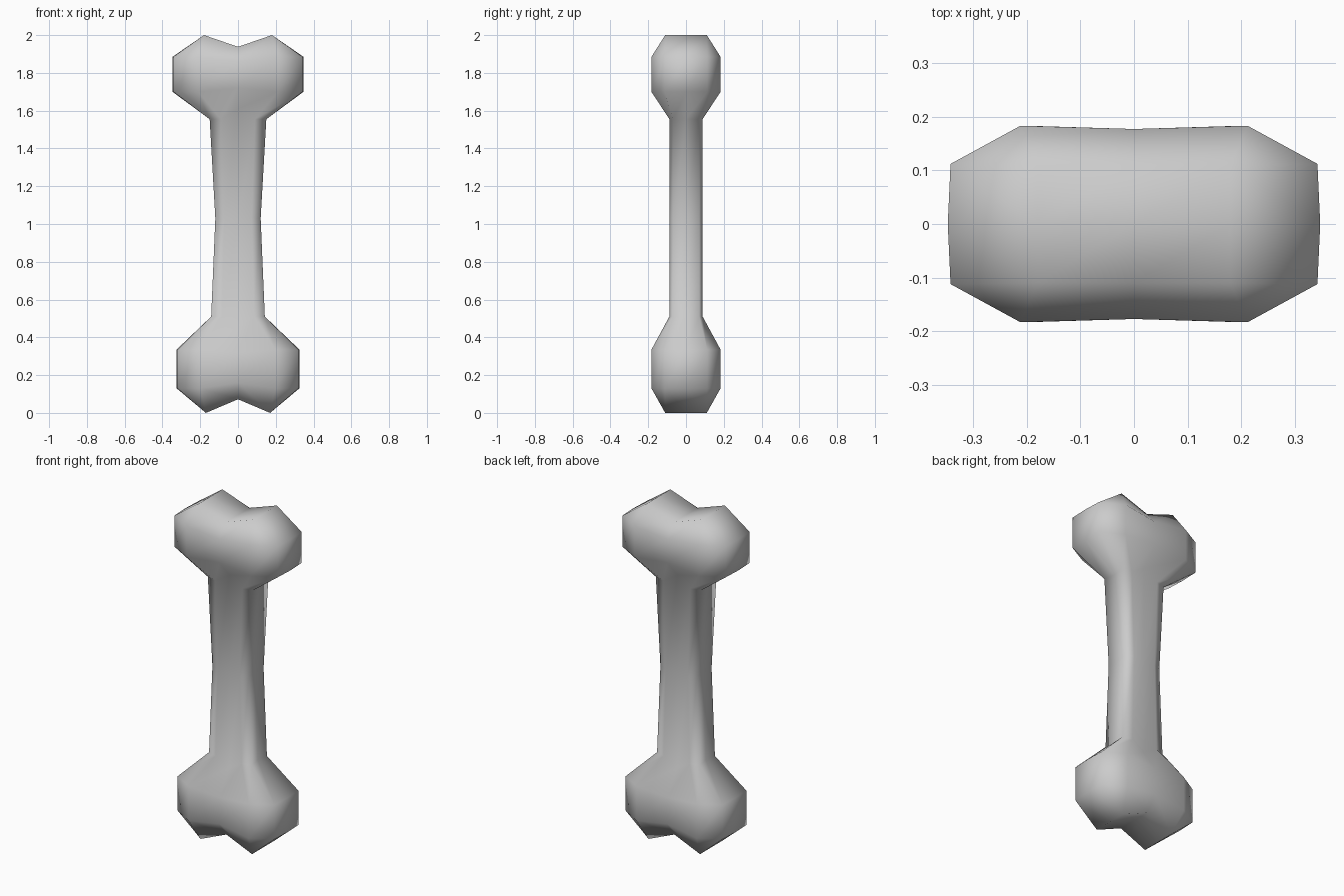
import bpy, bmesh

if "Cube" in bpy.data.objects:
    bpy.data.objects.remove(bpy.data.objects["Cube"])


def mirror_ring(quarter):
    """Turn quarter section W, A, B, C (x, y, z) into a closed 12-point ring."""
    W, A, B, C = quarter
    half = [W, A, B, C] + [(-x, y, z) for x, y, z in (B, A, W)]
    return half + [(x, -y, z) for x, y, z in half[5:0:-1]]


def knob_ring(w, z, zc):
    return mirror_ring([(w, 0, z), (w * .985, .112, z), (.61 * w, .183, z), (0, .177, zc)])


def shaft_ring(w, z, zc):
    return mirror_ring([(w * .92, 0, z), (w, .07, z), (w * .6, .088, z), (0, .082, zc)])


def cap(bm, ring, x, z, zv):
    """Close a knob end with a two-lobed saddle."""
    g = {(i, j): bm.verts.new((i * x, j * .11, z if i else zv))
         for i in (-1, 0, 1) for j in (-1, 0, 1)}
    # inner border loop matching the ring; the corner points repeat
    inner = [g[k] for k in ((1, 0), (1, 1), (1, 1), (0, 1), (-1, 1), (-1, 1),
                            (-1, 0), (-1, -1), (-1, -1), (0, -1), (1, -1), (1, -1))]
    for k in range(12):
        n = (k + 1) % 12
        quad = [ring[k], ring[n], inner[n], inner[k]]
        bm.faces.new(list(dict.fromkeys(quad)))
    for i in (-1, 0):
        for j in (-1, 0):
            bm.faces.new([g[i, j], g[i + 1, j], g[i + 1, j + 1], g[i, j + 1]])


# Bone: lower knob, waisted shaft, upper knob
bm = bmesh.new()
sections = [
    knob_ring(.325, .13, .16), knob_ring(.325, .335, .32),
    shaft_ring(.142, .51, .46), shaft_ring(.12, 1.03, 1.03), shaft_ring(.15, 1.555, 1.61),
    knob_ring(.347, 1.70, 1.72), knob_ring(.347, 1.885, 1.86),
]
rings = [[bm.verts.new(p) for p in s] for s in sections]
for lo, hi in zip(rings, rings[1:]):
    for k in range(12):
        n = (k + 1) % 12
        bm.faces.new([lo[k], lo[n], hi[n], hi[k]])
cap(bm, rings[0], .17, 0, .072)
cap(bm, rings[-1], .18, 2, 1.938)
bmesh.ops.recalc_face_normals(bm, faces=bm.faces)

mesh = bpy.data.meshes.new("bone")
bm.to_mesh(mesh)
bm.free()
mesh.shade_smooth()
bone = bpy.data.objects.new("bone", mesh)
bpy.context.collection.objects.link(bone)
